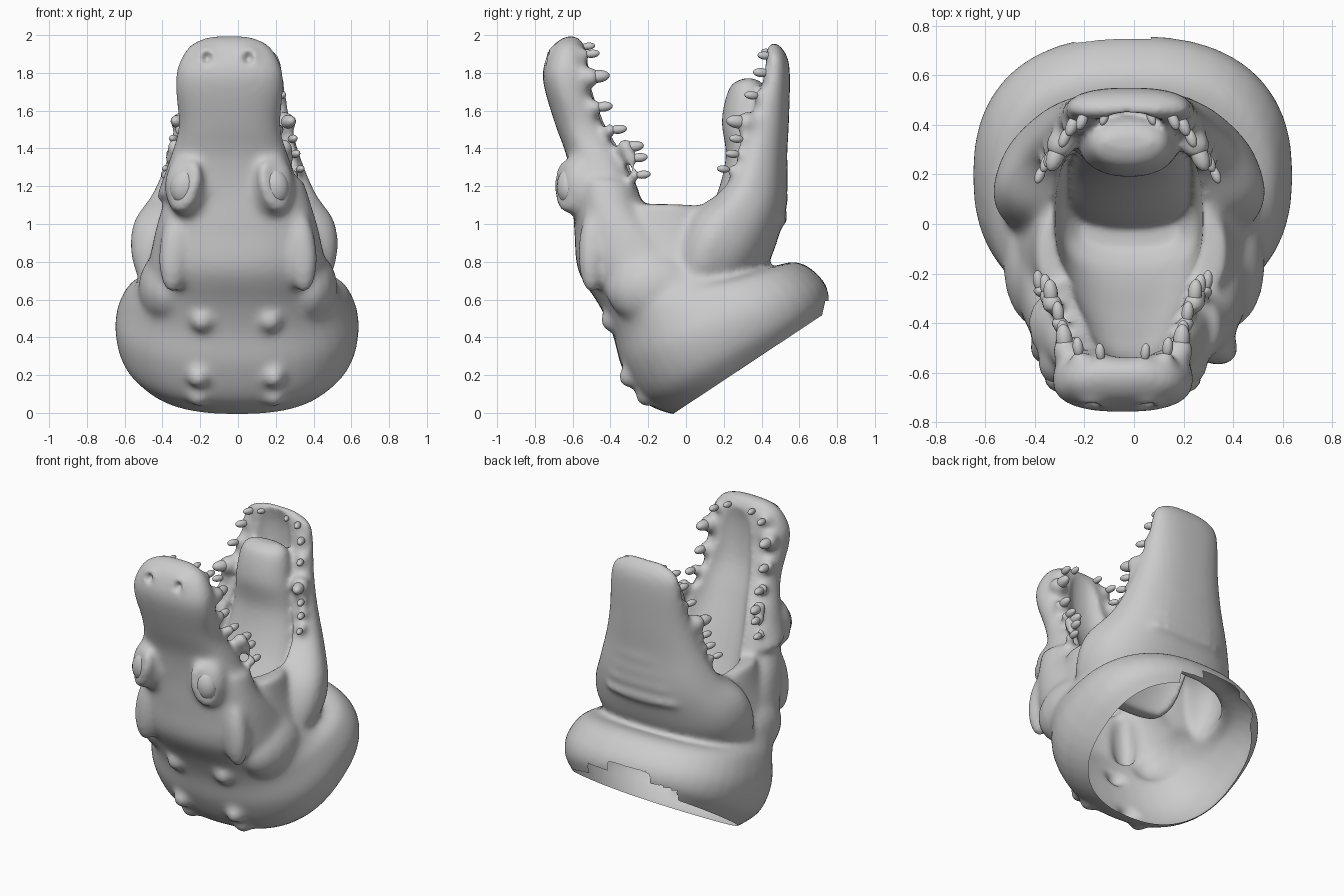
import bpy, bmesh, math
from mathutils import Vector, Matrix

if "Cube" in bpy.data.objects:
    bpy.data.objects.remove(bpy.data.objects["Cube"])

RING, SUB = 40, 5


def spline(a, b, c, d, t):
    return [0.5 * (2*q + (r-p)*t + (2*p-5*q+4*r-s)*t*t + (3*q-p-3*r+s)*t**3)
            for p, q, r, s in zip(a, b, c, d)]


def loft(bm, secs, cx=0.0, power=2.5, taper=0.0):
    """Skin smooth rings; section = front y, front z, back y, back z, half width.
    Taper narrows each ring towards its back."""
    rows = []
    for i in range(len(secs) - 1):
        q = [secs[max(i-1, 0)], secs[i], secs[i+1], secs[min(i+2, len(secs)-1)]]
        rows += [spline(*q, k / SUB) for k in range(SUB)]
    rows.append(secs[-1])
    rings = []
    for fy, fz, by, bz, w in rows:
        ring = []
        for k in range(RING):
            a = 2 * math.pi * k / RING
            c, s = math.cos(a), math.sin(a)
            d = math.copysign(abs(s) ** (2 / power), s)
            x = math.copysign(abs(c) ** (2 / power), c) * (1 - taper * d)
            ring.append(bm.verts.new((cx + w*x, (fy+by)/2 + d*(by-fy)/2,
                                      (fz+bz)/2 + d*(bz-fz)/2)))
        rings.append(ring)
    for r0, r1 in zip(rings, rings[1:]):
        for k in range(RING):
            j = (k + 1) % RING
            bm.faces.new((r0[k], r0[j], r1[j], r1[k]))
    bm.faces.new(rings[0])
    bm.faces.new(rings[-1])


def ball(bm, loc, scale, aim=None):
    rot = Vector(aim).to_track_quat('Z', 'Y').to_matrix().to_4x4() if aim else Matrix()
    m = Matrix.Translation(loc) @ rot @ Matrix.Diagonal((*scale, 1))
    return bmesh.ops.create_uvsphere(bm, u_segments=16, v_segments=10, radius=1, matrix=m)


def finish(name, bm):
    bmesh.ops.recalc_face_normals(bm, faces=bm.faces[:])
    me = bpy.data.meshes.new(name)
    bm.to_mesh(me)
    bm.free()
    me.shade_smooth()
    ob = bpy.data.objects.new(name, me)
    bpy.context.collection.objects.link(ob)
    return ob


UP = -0.045   # the upper jaw leans slightly to one side
UPPER_TEETH = [(.09, -.53, 1.94, .8), (.18, -.51, 1.90, .9), (.235, -.48, 1.78, 1.4),
               (.24, -.45, 1.62, 1.1), (.26, -.37, 1.50, 1), (.29, -.29, 1.41, 1.2),
               (.31, -.26, 1.35, 1), (.34, -.24, 1.26, .9)]
LOWER_TEETH = [(.09, .44, 1.91, .7), (.18, .43, 1.89, .9), (.22, .41, 1.80, 1),
               (.25, .36, 1.68, .9), (.285, .29, 1.54, 1.5), (.31, .28, 1.45, .9),
               (.325, .26, 1.37, .9), (.35, .21, 1.29, .8)]

skin = bmesh.new()
# upper jaw, skull and neck
loft(skin, [(-.62, 2.0, -.57, 1.99, .10), (-.70, 1.95, -.54, 1.94, .21),
            (-.755, 1.83, -.51, 1.83, .275), (-.75, 1.72, -.49, 1.70, .285),
            (-.69, 1.52, -.40, 1.50, .27), (-.63, 1.35, -.28, 1.32, .32),
            (-.60, 1.15, -.21, 1.12, .39)], UP)
loft(skin, [(-.61, 1.25, -.23, 1.22, .35), (-.60, 1.12, -.2, 1.1, .39),
            (-.59, .95, -.10, 1.0, .43), (-.57, .75, .10, .85, .47),
            (-.46, .57, .36, .76, .53), (-.39, .42, .58, .80, .595),
            (-.34, .24, .71, .72, .645), (-.24, .07, .76, .62, .62),
            (-.10, 0, .745, .53, .54), (0, -.02, .74, .47, .48),
            (.06, -.10, .76, .40, .44)], -.005, 2.4)
# lower jaw
loft(skin, [(.44, 1.96, .48, 1.96, .12), (.42, 1.90, .53, 1.90, .23),
            (.41, 1.78, .55, 1.80, .255), (.34, 1.60, .545, 1.55, .285),
            (.28, 1.40, .535, 1.35, .335), (.18, 1.20, .53, 1.10, .42),
            (.01, 1.06, .48, .90, .52), (-.08, .85, .43, .78, .53),
            (-.12, .6, .35, .65, .46)], -.02, 2.6, .15)
# webs at the mouth corners
loft(skin, [(-.36, 1.11, .14, 1.10, .385), (-.42, .95, .22, .92, .42),
            (-.48, .7, .3, .78, .48)], -.01)
# throat folds under the lower jaw
for z, w in ((1.03, .28), (1.12, .26), (1.21, .24), (1.3, .22)):
    ball(skin, (-.01, .494, z), (w, .05, .035))

cut = bmesh.new()
# mouth cavity
loft(cut, [(-.50, 2.08, .41, 2.08, .19), (-.55, 1.85, .47, 1.85, .22),
           (-.53, 1.60, .46, 1.60, .24), (-.45, 1.40, .45, 1.40, .27),
           (-.35, 1.18, .40, 1.18, .30), (-.26, .98, .28, .98, .29),
           (-.18, .84, .15, .84, .27), (-.1, .76, .05, .76, .2)], -.02)

eyes, teeth = bmesh.new(), bmesh.new()
for s in (-1, 1):
    # brow bulge and oval eyelid ring
    eye = Vector((UP + s * .235, -.62, 1.2))
    ball(skin, eye + Vector((-s * .01, .06, 0)), (.12, .11, .17))
    for k in range(16):
        a = 2 * math.pi * k / 16
        side, up = .065 * math.cos(a), .11 * math.sin(a)
        ball(skin, eye + Vector((s * (.8 * side - .25 * up), .6 * side - .01, up)), (.034,) * 3)
    ball(eyes, eye, (.065, .08, .1), (-s * .2, 0, 1))
    # ridges behind the eyes, jowls
    ball(skin, (s * .33, -.495, .86), (.075, .09, .23), (-s * .1, .03, 1))
    ball(skin, (s * .37, -.17, .66), (.16, .26, .2))
    # raised scutes on the back of the neck
    for x, y, z, r in ((.18, -.39, .49, .065), (.20, -.30, .19, .06), (.20, -.21, .09, .06)):
        ball(skin, (s * x - .01, y, z), (r, r, r))
    # nostril rims and holes
    nose = Vector((UP - .01 + s * .11, -.735, 1.885))
    ball(skin, nose + Vector((0, .03, 0)), (.055, .05, .055))
    ball(cut, nose + Vector((0, -.02, 0)), (.032, .06, .04), (0, .2, 1))
    # teeth with a gum swelling under each
    for rows, off, d in ((UPPER_TEETH, UP, 1), (LOWER_TEETH, -.025, -1)):
        for x, y, z, k in rows:
            p = Vector((off + s * x, y, z))
            aim = Vector((s * (.1 if d > 0 else .4), d, .1))
            ball(skin, p - aim * .03, (.042 * k,) * 3)
            ball(teeth, p + aim * .012, (.024 * k, .024 * k, .046 * k), aim)

finish("eyeballs", eyes)
finish("teeth", teeth)

# tongue
tongue = bmesh.new()
loft(tongue, [(.30, 1.77, .36, 1.77, .10), (.23, 1.72, .42, 1.72, .16),
              (.19, 1.55, .46, 1.52, .195), (.21, 1.35, .46, 1.3, .22),
              (.15, 1.12, .42, 1.05, .26), (.03, .88, .30, .85, .28),
              (-.03, .72, .2, .74, .26)], -.02, 2.2)
tongue = finish("tongue", tongue)

# merge the skin, carve the mouth, join the tongue, soften the result
head = finish("head_skin", skin)
cutter = finish("mouth_cutter", cut)
for helper in (cutter, tongue):
    helper.hide_render = True


def remesh_smooth(size, steps):
    m = head.modifiers.new("merge", 'REMESH')
    m.mode, m.voxel_size, m.use_smooth_shade = 'VOXEL', size, True
    m = head.modifiers.new("soften", 'SMOOTH')
    m.factor, m.iterations = .5, steps


remesh_smooth(.016, 14)
for helper, op in ((cutter, 'DIFFERENCE'), (tongue, 'UNION')):
    b = head.modifiers.new(op, 'BOOLEAN')
    b.operation, b.object, b.solver = op, helper, 'EXACT'
remesh_smooth(.015, 6)
bpy.context.view_layer.update()
baked = bpy.data.meshes.new_from_object(
    head.evaluated_get(bpy.context.evaluated_depsgraph_get()))
head.modifiers.clear()

# open the neck along a slanted plane, with a stepped notch at the back
bm = bmesh.new()
bm.from_mesh(baked)
n = Vector((0, .55, -.83)).normalized()
o = Vector((0, -.06, .0))
bmesh.ops.bisect_plane(bm, geom=bm.verts[:] + bm.edges[:] + bm.faces[:],
                       plane_co=o, plane_no=n, clear_outer=True)
notch = []
for f in bm.faces:
    c = f.calc_center_median()
    depth = .10 if -.24 < c.x < .07 else .05 if -.4 < c.x < .23 else 0
    if c.y > .55 and c.z < .8 and (c - o).dot(n) > -depth:
        notch.append(f)
bmesh.ops.delete(bm, geom=notch, context='FACES')
bm.to_mesh(head.data)
bm.free()
head.data.shade_smooth()
for helper in (cutter, tongue):
    bpy.data.objects.remove(helper)
